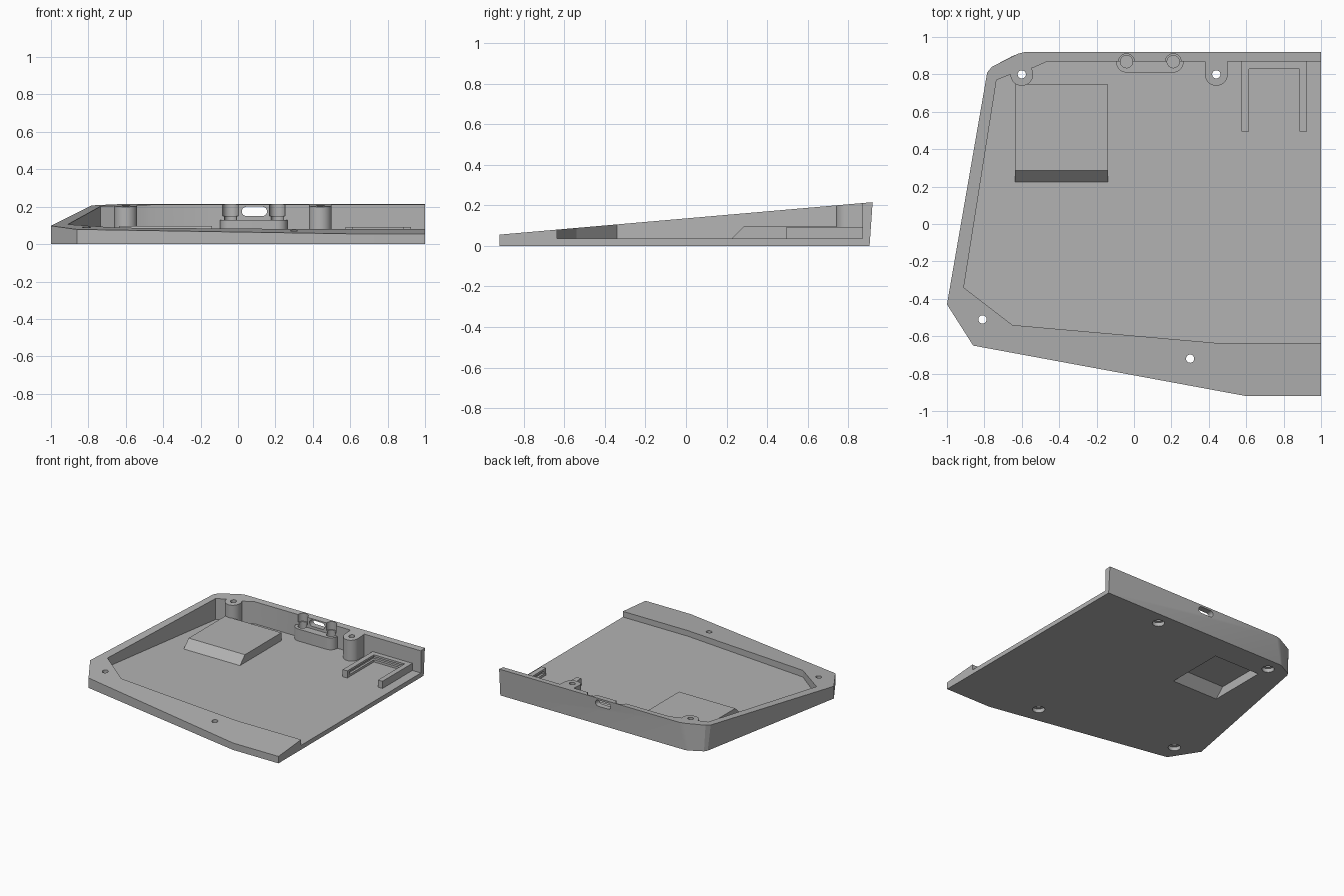
import bpy
import bmesh
from math import sin, cos, pi, radians
from mathutils import Matrix

if "Cube" in bpy.data.objects:
    bpy.data.objects.remove(bpy.data.objects["Cube"])

grey = bpy.data.materials.new("plain grey")
grey.use_nodes = True
colour = (0.45, 0.45, 0.45, 1)
grey.diffuse_color = colour
grey.node_tree.nodes["Principled BSDF"].inputs["Base Color"].default_value = colour


def rim(y):
    """Height of the sloping rim at depth y."""
    return 0.055 + (y + 0.92) * 0.087


def prism(name, bottom, z0, z1, top=None):
    """Solid between a bottom outline and a top outline; z1 is a height or a function of y."""
    top = top or bottom
    bm = bmesh.new()
    low = [bm.verts.new((x, y, z0)) for x, y in bottom]
    high = [bm.verts.new((x, y, z1(y) if callable(z1) else z1)) for x, y in top]
    bm.faces.new(low[::-1])
    bm.faces.new(high)
    n = len(low)
    for i in range(n):
        j = (i + 1) % n
        bm.faces.new((low[i], low[j], high[j], high[i]))
    bmesh.ops.recalc_face_normals(bm, faces=bm.faces)
    mesh = bpy.data.meshes.new(name)
    bm.to_mesh(mesh)
    bm.free()
    mesh.materials.append(grey)
    ob = bpy.data.objects.new(name, mesh)
    bpy.context.collection.objects.link(ob)
    return ob


def arc(cx, cy, r, start, end, steps=16):
    angles = [radians(start + (end - start) * i / steps) for i in range(steps + 1)]
    return [(cx + r * cos(a), cy + r * sin(a)) for a in angles]


def disc(cx, cy, r):
    return arc(cx, cy, r, 0, 348.75, 31)


def box(x0, x1, y0, y1):
    return [(x0, y0), (x1, y0), (x1, y1), (x0, y1)]


def cut(ob, tool):
    """Subtract the tool from the object, then discard the tool."""
    tool.hide_render = True
    mod = ob.modifiers.new("cut", "BOOLEAN")
    mod.operation = "DIFFERENCE"
    mod.solver = "EXACT"
    mod.object = tool
    bpy.context.view_layer.objects.active = ob
    bpy.ops.object.modifier_apply(modifier=mod.name)
    bpy.data.objects.remove(tool)


# Wedge-shaped outer body with a leaning back and a tapering corner
front = [(1, -0.92), (0.6, -0.92), (-0.86, -0.65), (-1, -0.43)]
top = front[::-1] + []
top = [(1, 0.92), (-0.58, 0.92), (-0.62, 0.91), (-0.76, 0.84), (-0.785, 0.81)] + top
base = [(1, 0.905), (-0.63, 0.905), (-0.655, 0.895), (-0.75, 0.845), (-0.765, 0.82)] + front[::-1]
case = prism("case_tray", base, 0, rim, top)

# Cavity volume, open on the +x side
cavity = prism("cavity", [
    (1.2, -0.635), (0.43, -0.635), (-0.65, -0.54), (-0.91, -0.34), (-0.735, 0.77),
    (-0.66, 0.80), (-0.54, 0.835), (-0.46, 0.87), (1.2, 0.87)], 0.035, 0.6)

# Shapes left standing inside the cavity: screw bosses, port block, raised pocket
cut(cavity, prism("corner_boss", disc(-0.6, 0.8, 0.061), 0, 1))
cut(cavity, prism("wall_boss",
                  arc(0.44, 0.8, 0.061, 180, 360) + [(0.501, 0.95), (0.379, 0.95)], 0, 1))
cut(cavity, prism("port_block",
                  arc(-0.04, 0.865, 0.055, 180, 270, 8) + arc(0.21, 0.865, 0.055, 270, 360, 8)
                  + [(0.265, 0.95), (-0.095, 0.95)], 0, 0.13))
cut(cavity, prism("pocket_hump", box(-0.635, -0.14, 0.19, 0.745), 0, 0.098,
                  box(-0.635, -0.14, 0.287, 0.745)))
cut(case, cavity)

# Hollow under the raised pocket
cut(case, prism("pocket_recess", box(-0.59, -0.185, 0.215, 0.70), -0.01, 0.07,
                box(-0.59, -0.185, 0.30, 0.70)))

# Screw holes with counterbores below
for x, y in [(-0.6, 0.8), (0.44, 0.8), (-0.81, -0.51), (0.3, -0.72)]:
    cut(case, prism("screw_hole", disc(x, y, 0.022), -1, 1))
    cut(case, prism("counterbore", disc(x, y, 0.045), -0.1, 0.03))

# Port fixing holes and the scoops above them in the back wall
for x in (-0.04, 0.21):
    cut(case, prism("port_screw", disc(x, 0.868, 0.033), 0.07, 0.5))
    cut(case, prism("port_scoop", disc(x, 0.868, 0.042), 0.15, 0.5))

# Rounded port slot through the back wall
slot = prism("port_slot", arc(0.045, 0.175, 0.025, 90, 270) + arc(0.13, 0.175, 0.025, -90, 90),
             -1.2, -0.7)
slot.data.transform(Matrix.Rotation(pi / 2, 4, "X"))
cut(case, slot)

# Grooved U-shaped bracket against the back wall
bracket = prism("module_bracket", [
    (0.575, 0.495), (0.615, 0.495), (0.615, 0.83), (0.885, 0.83),
    (0.885, 0.495), (0.925, 0.495), (0.925, 0.88), (0.575, 0.88)], 0.03, 0.092)
cut(bracket, prism("bracket_groove", box(0.597, 0.903, 0.52, 0.85), 0.053, 0.076))

for ob in (case, bracket):
    bpy.ops.object.select_all(action="DESELECT")
    ob.select_set(True)
    bpy.context.view_layer.objects.active = ob
    bpy.ops.object.shade_smooth_by_angle(angle=radians(25))
